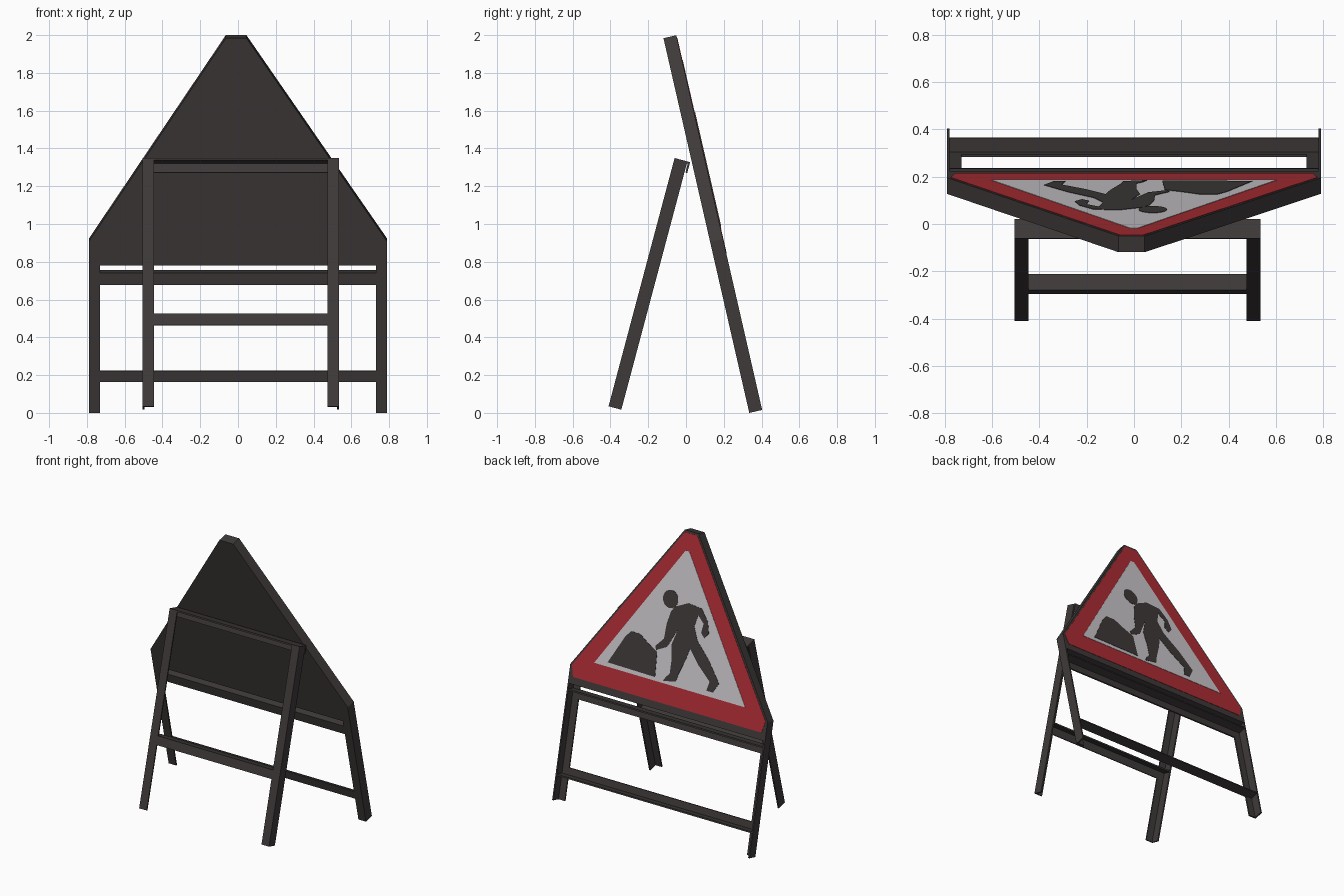
import bpy, bmesh
from math import sin, cos, pi, radians
from mathutils import Vector

if "Cube" in bpy.data.objects:
    bpy.data.objects.remove(bpy.data.objects["Cube"])


def material(name, rgb):
    m = bpy.data.materials.new(name)
    m.use_nodes = True
    m.diffuse_color = (*rgb, 1)
    bsdf = m.node_tree.nodes["Principled BSDF"]
    bsdf.inputs["Base Color"].default_value = (*rgb, 1)
    bsdf.inputs["Roughness"].default_value = 0.8
    return m


DARK = material("dark_steel", (0.05, 0.042, 0.042))
RED = material("sign_red", (0.42, 0.026, 0.035))
WHITE = material("sign_white", (0.6, 0.58, 0.6))


def leaning(y, z, degrees):
    """Map (across, along, depth) on a tilted plane to world space."""
    s, c = sin(radians(degrees)), cos(radians(degrees))
    return lambda a, v, w: Vector((a, y + v * s + w * c, z + v * c - w * s))


MAIN = leaning(0.335, 0, -12.9)
PROP = leaning(-0.41, 0.035, 14.9)
T = 0.01       # steel thickness
DEPTH = 0.07   # depth of the angle sections


def rect(x0, x1, v0, v1):
    return [(x0, v0), (x1, v0), (x1, v1), (x0, v1)]


def build(name, plane, mat, *slabs):
    """Each slab is an outline extruded between two depths."""
    bm = bmesh.new()
    for outline, w0, w1 in slabs:
        low = [bm.verts.new(plane(x, v, w0)) for x, v in outline]
        high = [bm.verts.new(plane(x, v, w1)) for x, v in outline]
        bm.faces.new(low[::-1])
        bm.faces.new(high)
        for i in range(len(low)):
            j = (i + 1) % len(low)
            bm.faces.new((low[i], low[j], high[j], high[i]))
    bmesh.ops.recalc_face_normals(bm, faces=bm.faces)
    mesh = bpy.data.meshes.new(name)
    bm.to_mesh(mesh)
    bm.free()
    mesh.materials.append(mat)
    ob = bpy.data.objects.new(name, mesh)
    bpy.context.collection.objects.link(ob)
    return ob


def leg(name, plane, outer, side, length):
    """Angle-section leg: front flange plus outer side flange."""
    build(name, plane, DARK,
          (rect(outer, outer - side * 0.06, 0, length), 0, T),
          (rect(outer, outer - side * T, 0, length), T, DEPTH))


def rail(name, plane, x0, x1, v0, v1, flange_on_top):
    """Angle-section rail: front plate plus a flange at its top or bottom."""
    f0 = v1 - T if flange_on_top else v0
    build(name, plane, DARK,
          (rect(x0, x1, v0, v1), 0, T),
          (rect(x0, x1, f0, f0 + T), T, DEPTH))


# Main frame
for label, side in (("left", 1), ("right", -1)):
    leg(label + "_main_leg", MAIN, side * 0.79, side, 0.93)
rail("upper_main_rail", MAIN, -0.78, 0.78, 0.694, 0.76, True)
rail("lower_main_rail", MAIN, -0.78, 0.78, 0.169, 0.228, False)

# Sign board with its painted layers on the back
build("sign_board", MAIN, DARK,
      ([(-0.79, 0.8), (0.79, 0.8), (0.79, 0.93), (0.045, 2.035),
        (-0.065, 2.035), (-0.79, 0.93)], 0, DEPTH))
build("red_border", MAIN, RED,
      ([(-0.755, 0.85), (0.755, 0.85), (0.775, 0.93), (0.04, 2.02),
        (-0.06, 2.02), (-0.775, 0.93)], DEPTH, DEPTH + 0.002))
build("white_triangle", MAIN, WHITE,
      ([(-0.605, 0.985), (0.605, 0.985), (0.015, 1.9), (-0.015, 1.9)],
       DEPTH, DEPTH + 0.004))

# Digging figure and heap
head = [(0.08 + 0.06 * cos(i * pi / 8), 1.553 + 0.062 * sin(i * pi / 8))
        for i in range(16)]
heap = [(0.5, 1.015), (0.39, 1.22), (0.35, 1.265), (0.28, 1.265),
        (0.2, 1.215), (0.13, 1.18), (0.12, 1.01)]
back_and_arm = [(0.04, 1.51), (-0.06, 1.56), (-0.17, 1.55), (-0.23, 1.475),
                (-0.25, 1.4), (-0.22, 1.36), (-0.19, 1.39), (-0.2, 1.455),
                (-0.15, 1.5), (-0.13, 1.42)]
legs = [(-0.17, 1.33), (-0.28, 1.22), (-0.38, 1.09), (-0.34, 1.02),
        (-0.29, 1.02), (-0.305, 1.085), (-0.205, 1.17), (-0.12, 1.265),
        (-0.1, 1.185), (-0.055, 1.065), (-0.045, 1.02), (0.055, 1.0),
        (0.035, 1.035), (0.01, 1.06), (0.01, 1.165), (0.025, 1.26)]
front_arm = [(-0.01, 1.37), (0.03, 1.29), (0.06, 1.23), (0.14, 1.19),
             (0.15, 1.215), (0.09, 1.28), (0.085, 1.38), (0.065, 1.47)]
for name, outline in (("figure_head", head), ("heap", heap),
                      ("figure_body", back_and_arm + legs + front_arm)):
    build(name, MAIN, DARK, (outline, DEPTH, DEPTH + 0.006))

# Folding prop frame
LEFT, RIGHT, TOP = 0.535, -0.505, 1.36
leg("left_prop_leg", PROP, LEFT, 1, TOP)
leg("right_prop_leg", PROP, RIGHT, -1, TOP)
rail("middle_prop_rail", PROP, RIGHT + T, LEFT - T, 0.445, 0.507, True)
build("top_prop_rail", PROP, DARK,
      (rect(RIGHT, LEFT, TOP - T, TOP), 0, 0.085),
      (rect(RIGHT, LEFT, TOP - 0.06, TOP - T), 0.075, 0.085))
